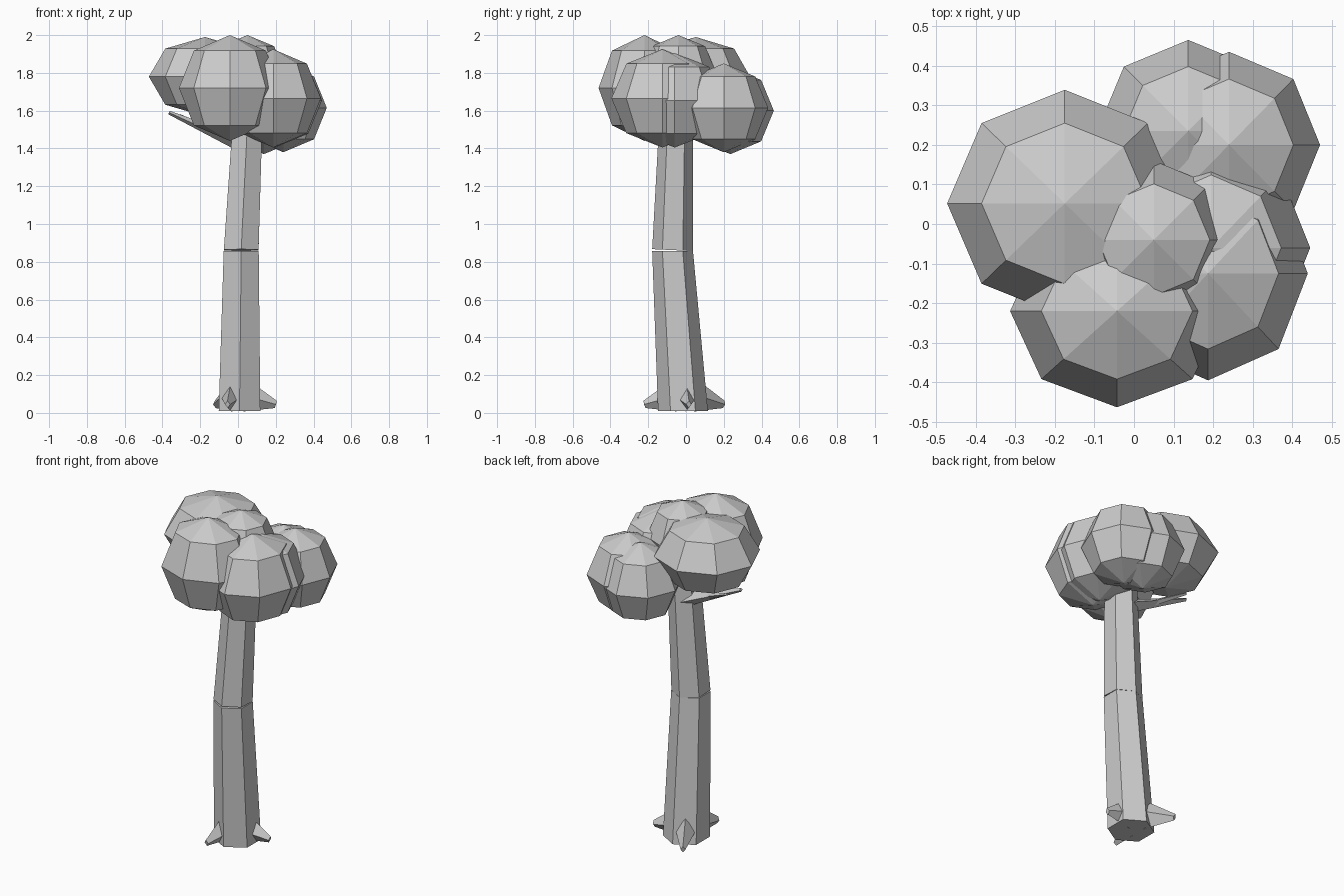
import bpy, bmesh, math
from mathutils import Vector

if "Cube" in bpy.data.objects:
    bpy.data.objects.remove(bpy.data.objects["Cube"])

grey = bpy.data.materials.new("plain_grey")
grey.use_nodes = True
grey.diffuse_color = (0.6, 0.6, 0.6, 1)
grey.node_tree.nodes["Principled BSDF"].inputs["Base Color"].default_value = (0.6, 0.6, 0.6, 1)


def finish(name, bm):
    bmesh.ops.recalc_face_normals(bm, faces=bm.faces)
    mesh = bpy.data.meshes.new(name)
    bm.to_mesh(mesh)
    bm.free()
    mesh.materials.append(grey)
    ob = bpy.data.objects.new(name, mesh)
    bpy.context.scene.collection.objects.link(ob)
    return ob


def loft(name, rings):
    """Skin a list of equal-length point rings and cap both ends."""
    bm = bmesh.new()
    loops = [[bm.verts.new(p) for p in ring] for ring in rings]
    n = len(loops[0])
    for a, b in zip(loops, loops[1:]):
        for i in range(n):
            j = (i + 1) % n
            bm.faces.new((a[i], a[j], b[j], b[i]))
    bm.faces.new(loops[0])
    bm.faces.new(loops[-1])
    return finish(name, bm)


def hexagon(cx, cy, z, rx, ry, tilt=0.0):
    """Six-sided ring with a corner at the front; tilt lifts the front edge."""
    ring = []
    for i in range(6):
        a = math.radians(60 * i - 90)
        s, c = math.sin(a), math.cos(a)
        ring.append((cx + rx * c, cy + ry * s, z - tilt * s))
    return ring


def spike(name, start, end, wide, tall, tip):
    """Tapering four-sided spike; tip is the end size as a share of the base."""
    start, end = Vector(start), Vector(end)
    along = (end - start).normalized()
    side = along.cross(Vector((0, 0, 1))).normalized()
    up = side.cross(along)
    rings = []
    for p, k in ((start, 1), (end, tip)):
        rings.append([p + side * wide * k, p + up * tall * k,
                      p - side * wide * k, p - up * tall * k])
    return loft(name, rings)


# Trunk in two leaning sections with a thin crack at the front
loft("trunk_lower", [hexagon(0.008, -0.016, 0.01, 0.127, 0.132),
                     hexagon(0.017, -0.071, 0.857, 0.107, 0.108)])
loft("trunk_upper", [hexagon(0.017, -0.071, 0.862, 0.106, 0.108, 0.005),
                     hexagon(0.045, -0.055, 1.43, 0.093, 0.093),
                     hexagon(0.053, -0.05, 1.62, 0.088, 0.088)])

# Roots spreading from the base
roots = {"root_front": ((-0.035, -0.07), (-0.055, -0.22)),
         "root_left": ((0.05, 0.0), (0.2, 0.015)),
         "root_back": ((-0.04, 0.06), (-0.12, 0.2))}
for name, (a, b) in roots.items():
    spike(name, (*a, 0.085), (*b, 0.045), 0.055, 0.08, 0.25)

# Forked side branch
spike("branch", (0.03, -0.03, 1.415), (-0.365, 0.0, 1.59), 0.055, 0.04, 0.25)
spike("branch_fork", (-0.12, -0.02, 1.48), (-0.31, 0.07, 1.575), 0.025, 0.02, 0.4)

# Foliage clumps: centre and radii
clumps = {"foliage_front": ((-0.043, -0.22, 1.72), (0.27, 0.243, 0.28)),
          "foliage_right": ((-0.175, 0.052, 1.78), (0.297, 0.287, 0.21)),
          "foliage_top": ((0.05, -0.04, 1.8), (0.2, 0.2, 0.2)),
          "foliage_back_left": ((0.24, 0.2, 1.615), (0.23, 0.235, 0.235)),
          "foliage_back": ((0.137, 0.235, 1.6), (0.23, 0.23, 0.23)),
          "foliage_left_front": ((0.187, -0.125, 1.665), (0.252, 0.27, 0.26)),
          "foliage_left": ((0.195, -0.06, 1.655), (0.25, 0.26, 0.25))}
for name, (centre, radii) in clumps.items():
    bm = bmesh.new()
    bmesh.ops.create_uvsphere(bm, u_segments=8, v_segments=4, radius=1)
    bmesh.ops.scale(bm, vec=radii, verts=bm.verts)
    bmesh.ops.translate(bm, vec=centre, verts=bm.verts)
    finish(name, bm)
